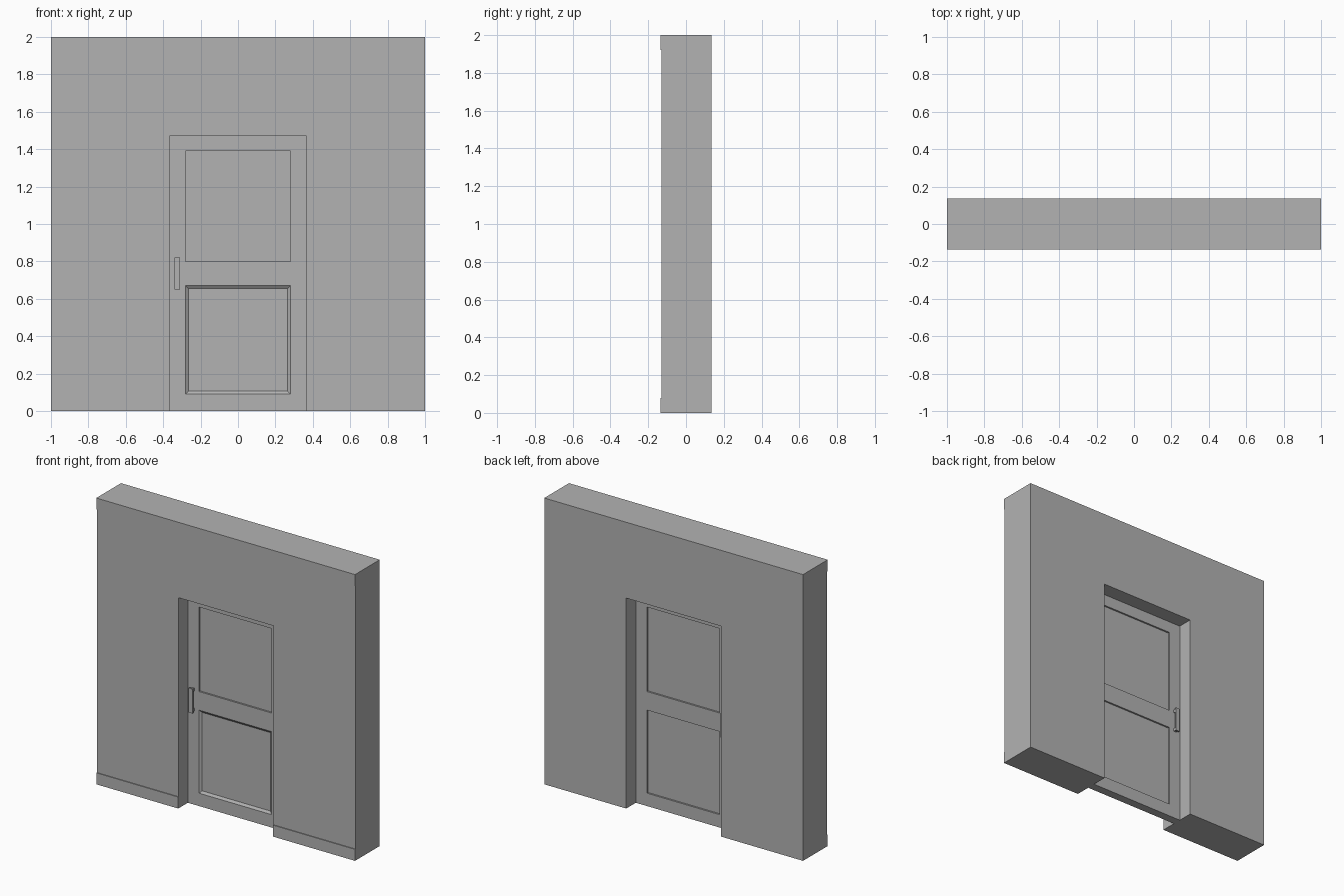
import bpy, bmesh

cube = bpy.data.objects.get("Cube")
if cube:
    bpy.data.objects.remove(cube, do_unlink=True)

grey = bpy.data.materials.new("plain grey")
grey.use_nodes = True
colour = (0.45, 0.45, 0.45, 1)
grey.diffuse_color = colour
grey.node_tree.nodes["Principled BSDF"].inputs["Base Color"].default_value = colour

BACK, FRONT = 0.136, -0.13        # wall faces
HALF_W, TOP = 0.367, 1.47         # door opening
FACE, RECESS = 0.03, 0.012        # half door thickness, panel depth
PANEL_X = 0.28
LOWER, UPPER = (0.09, 0.67), (0.80, 1.39)


def finish(name, bm):
    mesh = bpy.data.meshes.new(name)
    bm.to_mesh(mesh)
    bm.free()
    mesh.materials.append(grey)
    obj = bpy.data.objects.new(name, mesh)
    bpy.context.collection.objects.link(obj)
    return obj


def add_box(bm, x, y, z):
    verts = bmesh.ops.create_cube(bm, size=1)["verts"]
    for v in verts:
        for i, (lo, hi) in enumerate((x, y, z)):
            v.co[i] = hi if v.co[i] > 0 else lo


def boxes(name, *parts):
    bm = bmesh.new()
    for part in parts:
        add_box(bm, *part)
    return finish(name, bm)


# Wall: an arch-shaped outline pushed through its thickness
bm = bmesh.new()
outline = [(-1, 0), (-HALF_W, 0), (-HALF_W, TOP), (HALF_W, TOP),
           (HALF_W, 0), (1, 0), (1, 2), (-1, 2)]
face = bm.faces.new([bm.verts.new((x, FRONT, z)) for x, z in outline])
pushed = bmesh.ops.extrude_face_region(bm, geom=[face])["geom"]
for v in pushed:
    if isinstance(v, bmesh.types.BMVert):
        v.co.y = BACK
bmesh.ops.recalc_face_normals(bm, faces=bm.faces[:])
finish("wall", bm)

# Trim on the front of the wall
trim_y = (-BACK, FRONT)
boxes("left_baseboard", ((HALF_W, 1), trim_y, (0, 0.08)))
boxes("right_baseboard", ((-1, -HALF_W), trim_y, (0, 0.08)))
boxes("top_trim", ((-1, 1), trim_y, (1.92, 2)))

# Door frame
thick = (-FACE, FACE)
boxes("door_stiles", *[(x, thick, (0, TOP))
                       for x in ((-HALF_W, -PANEL_X), (PANEL_X, HALF_W))])
boxes("door_rails", *[((-PANEL_X, PANEL_X), thick, z) for z in
                      ((0, LOWER[0]), (LOWER[1], UPPER[0]), (UPPER[1], TOP))])

# Recessed panels
inner = FACE - RECESS
for name, z in (("lower_panel", LOWER), ("upper_panel", UPPER)):
    boxes(name, ((-PANEL_X, PANEL_X), (-inner, inner), z))

# Sloped moulding around the lower front panel
bm = bmesh.new()
rings = []
for inset, y in ((0, -FACE), (0.016, -inner)):
    x, lo, hi = PANEL_X - inset, LOWER[0] + inset, LOWER[1] - inset
    rings.append([bm.verts.new((px, y, pz)) for px, pz in
                  ((-x, lo), (x, lo), (x, hi), (-x, hi))])
outer, inside = rings
for i in range(4):
    j = (i + 1) % 4
    bm.faces.new((outer[i], outer[j], inside[j], inside[i]))
finish("lower_panel_moulding", bm)

# Pull handles: a bar on two posts, on both sides of the door
for name, side in (("front_handle", -1), ("back_handle", 1)):
    def span(a, b):
        return tuple(sorted((side * (FACE + a), side * (FACE + b))))
    boxes(name, ((-0.34, -0.31), span(0.018, 0.03), (0.65, 0.82)),
          *[((-0.335, -0.315), span(0, 0.018), z)
            for z in ((0.655, 0.675), (0.795, 0.815))])
